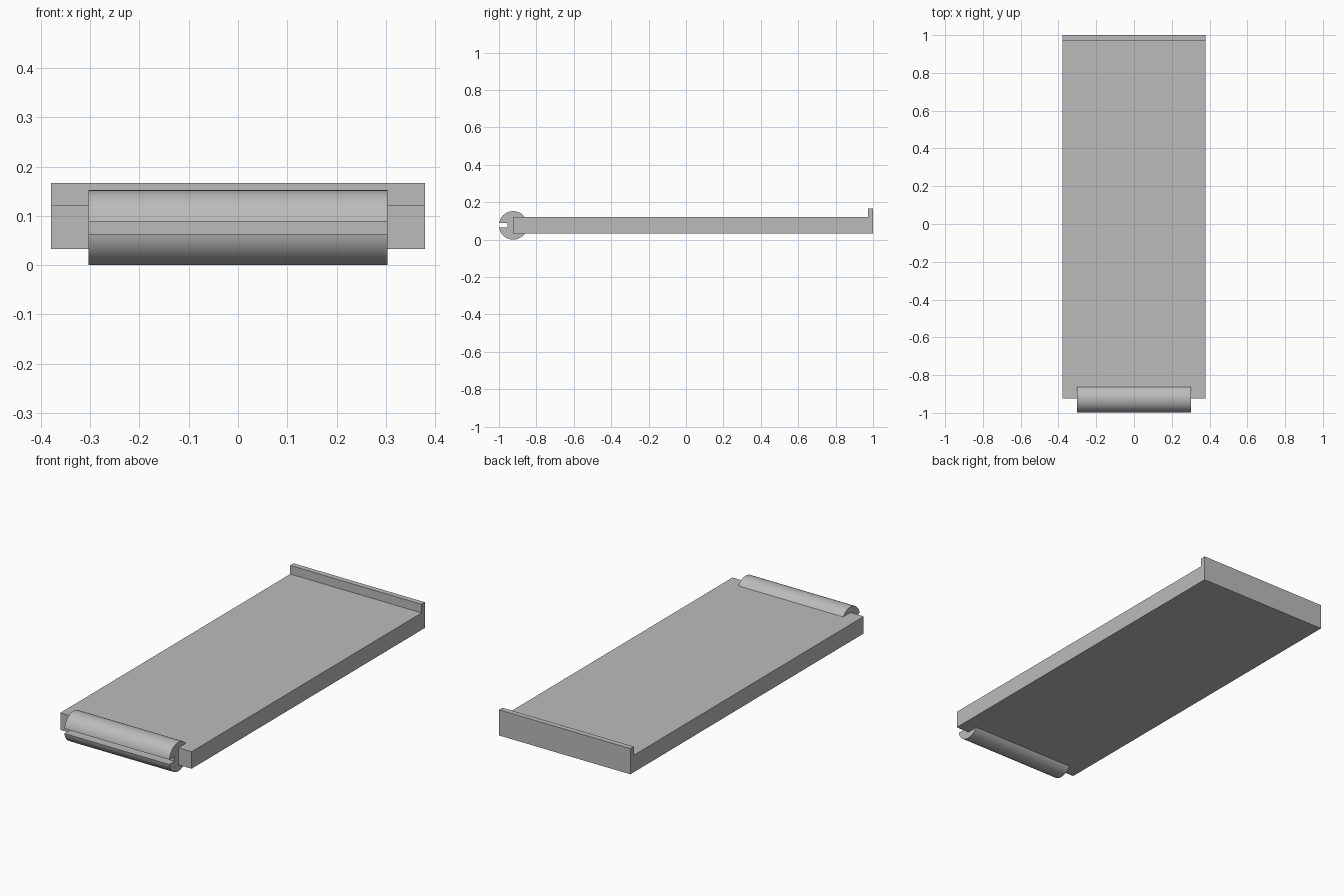
import bpy
import bmesh
from math import asin, cos, sin, pi, radians

cube = bpy.data.objects.get("Cube")
if cube:
    bpy.data.objects.remove(cube, do_unlink=True)

grey = bpy.data.materials.new("plain grey")
grey.use_nodes = True
colour = (0.5, 0.5, 0.5, 1)
grey.diffuse_color = colour
grey.node_tree.nodes["Principled BSDF"].inputs["Base Color"].default_value = colour


def extrude_profile(name, profile, half_width):
    """Extrude a closed (y, z) profile along x, centred on x = 0."""
    bm = bmesh.new()
    face = bm.faces.new([bm.verts.new((-half_width, y, z)) for y, z in profile])
    result = bmesh.ops.extrude_face_region(bm, geom=[face])
    moved = [v for v in result["geom"] if isinstance(v, bmesh.types.BMVert)]
    bmesh.ops.translate(bm, verts=moved, vec=(2 * half_width, 0, 0))
    bmesh.ops.recalc_face_normals(bm, faces=bm.faces[:])
    mesh = bpy.data.meshes.new(name)
    bm.to_mesh(mesh)
    bm.free()
    mesh.materials.append(grey)
    obj = bpy.data.objects.new(name, mesh)
    bpy.context.collection.objects.link(obj)
    return obj


# Flat tray with an upright lip along the back edge
bottom, top, lip_top = 0.033, 0.122, 0.167
front, lip_front, back = -0.924, 0.972, 1.0
extrude_profile("tray_with_lip", [
    (front, bottom), (back, bottom), (back, lip_top),
    (lip_front, lip_top), (lip_front, top), (front, top)], 0.379)

# Round front bar with a slot facing forward
radius, centre_y, slot_half, slot_back = 0.076, -0.924, 0.0125, -0.955
start = asin(slot_half / radius)
steps = 64
profile = []
for i in range(steps + 1):
    angle = pi + start + (2 * pi - 2 * start) * i / steps
    profile.append((centre_y + radius * cos(angle), radius + radius * sin(angle)))
profile += [(slot_back, radius + slot_half), (slot_back, radius - slot_half)]
bar = extrude_profile("slotted_front_bar", profile, 0.303)

# Smooth the curved surface, keeping the slot and ends crisp
bpy.ops.object.select_all(action="DESELECT")
bar.select_set(True)
bpy.context.view_layer.objects.active = bar
bpy.ops.object.shade_smooth_by_angle(angle=radians(30))
